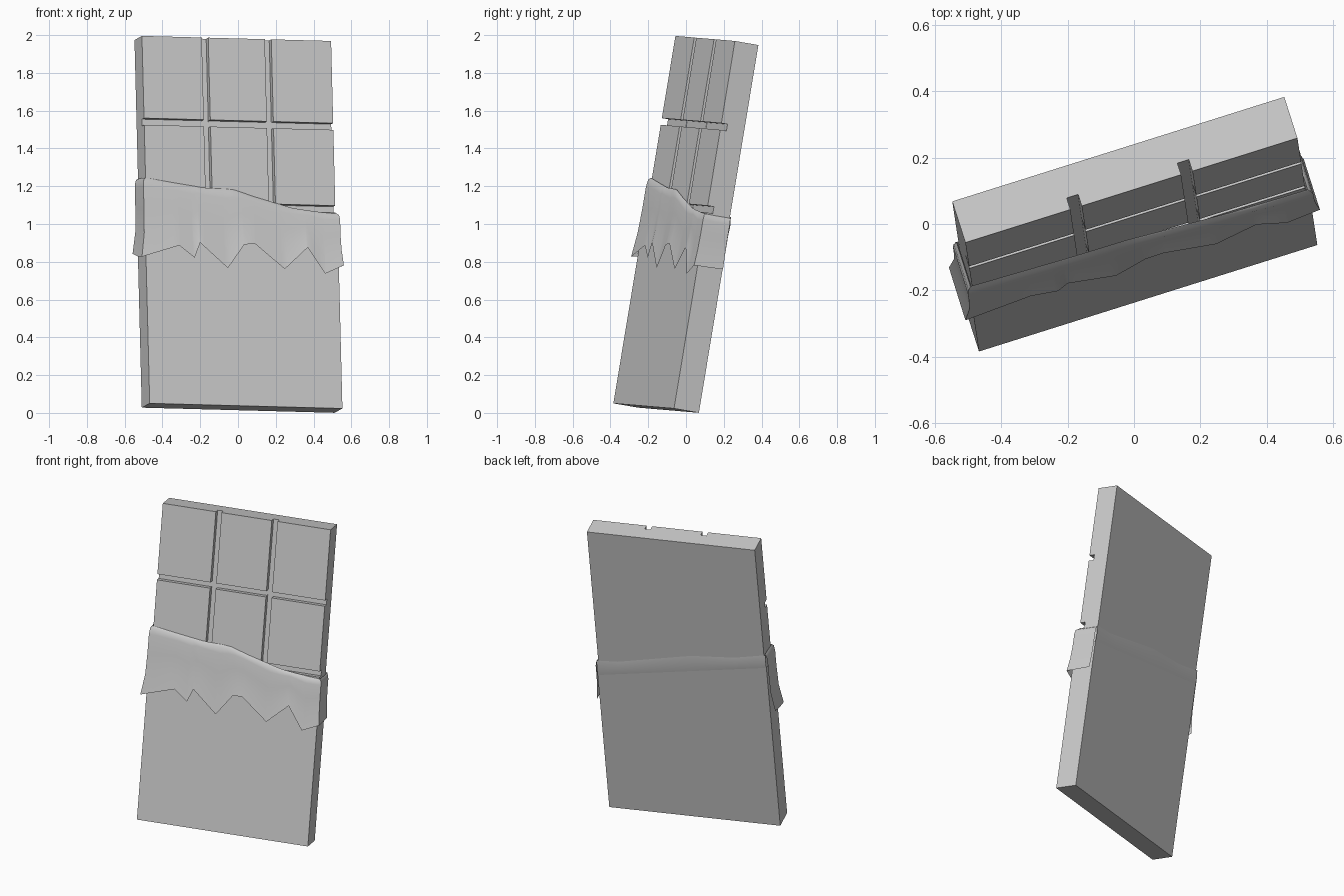
import bpy, bmesh
from mathutils import Matrix, Vector

if "Cube" in bpy.data.objects:
    bpy.data.objects.remove(bpy.data.objects["Cube"])

# Leaning frame of the bar: U across, V front to back, W along its length
W = Vector((-0.025, 0.163, 0.986)).normalized()
U = Vector((0.953, 0.300, -0.025))
U = (U - W * U.dot(W)).normalized()
V = W.cross(U)
FRAME = Matrix((U, V, W)).transposed().to_4x4()
FRAME.translation = (-0.003, 0.003, 1.0)


def make(name, verts, faces):
    me = bpy.data.meshes.new(name)
    me.from_pydata([FRAME @ Vector(v) for v in verts], [], faces)
    bm = bmesh.new()
    bm.from_mesh(me)
    bmesh.ops.remove_doubles(bm, verts=bm.verts, dist=1e-5)
    bmesh.ops.recalc_face_normals(bm, faces=bm.faces)
    bm.to_mesh(me)
    bm.free()
    ob = bpy.data.objects.new(name, me)
    bpy.context.collection.objects.link(ob)
    return ob


BOX_FACES = [(0, 1, 3, 2), (4, 6, 7, 5), (0, 4, 5, 1),
             (2, 3, 7, 6), (0, 2, 6, 4), (1, 5, 7, 3)]


def box(name, u0, u1, v0, v1, w0, w1):
    verts = [(u, v, w) for u in (u0, u1) for v in (v0, v1) for w in (w0, w1)]
    return make(name, verts, BOX_FACES)


def lerp(pts, x):
    if x <= pts[0][0]:
        return pts[0][1]
    for (a, fa), (b, fb) in zip(pts, pts[1:]):
        if x <= b:
            return fa + (fb - fa) * (x - a) / (b - a)
    return pts[-1][1]


# Chocolate bar with square grooves cut into the front
HU, HV, G = 0.525, 0.066, 0.018
bar = box("chocolate_bar", -HU, HU, -HV, HV, -0.82, 0.985)
cutters = [box("groove_cutter", u - G, u + G, -0.2, -HV + 0.037, -1.2, 1.2)
           for u in (-0.175, 0.175)]
cutters += [box("groove_cutter", -0.8, 0.8, -0.2, -HV + 0.035, w - G, w + G)
            for w in (0.526, 0.083, -0.36)]
bpy.context.view_layer.objects.active = bar
for c in cutters:
    m = bar.modifiers.new("groove", 'BOOLEAN')
    m.operation, m.solver, m.object = 'DIFFERENCE', 'EXACT', c
    bpy.ops.object.modifier_apply(modifier=m.name)
    bpy.data.objects.remove(c)

# Wrapper sleeve: open-topped box whose rim slopes down to the right
SU, SV = 0.535, 0.070


def sleeve_top(u):
    return 0.052 - 0.173 * u


verts = [(u, v, w) for u in (-SU, SU) for v in (-SV, SV)
         for w in (-0.988, sleeve_top(u))]
make("wrapper_sleeve", verts, [f for f in BOX_FACES if f != (1, 5, 7, 3)])

# Torn wrapper edge, folded outward over the front and both sides
fold = [(-0.55, 0.226), (-0.37, 0.20), (-0.21, 0.178), (-0.04, 0.172),
        (0.08, 0.135), (0.29, 0.08), (0.45, 0.062), (0.55, 0.055)]
tear = [(-0.567, -0.206), (-0.357, -0.14), (-0.273, -0.204), (-0.24, -0.122),
        (-0.09, -0.255), (0.005, -0.126), (0.063, -0.119), (0.226, -0.252),
        (0.357, -0.132), (0.45, -0.271), (0.555, -0.223)]
# (depth down the flap, outward offset from the bar)
profile = [(0.10, 0.002), (0.0, 0.006), (0.03, 0.015), (0.12, 0.019),
           (0.4, 0.019), (0.7, 0.022), (1.0, 0.030)]

us = sorted({round(-0.525 + 0.035 * i, 3) for i in range(31)} |
            {p[0] for p in tear[1:-1]})
columns = []            # (u, v, side direction, front direction, top, bottom)
for k in range(3):
    t = k / 3
    columns.append((-HU, HV * (1 - 2 * t), -1, 0,
                    0.237 - 0.011 * t, -0.164 - 0.042 * t))
for u in us:
    side = -1 if u == us[0] else (1 if u == us[-1] else 0)
    bottom = -0.206 if side < 0 else (-0.223 if side > 0 else lerp(tear, u))
    columns.append((u, -HV, side, -1, lerp(fold, u), bottom))
for k in range(1, 4):
    t = k / 3
    columns.append((HU, HV * (2 * t - 1), 1, 0,
                    0.055 + 0.001 * t, -0.223 + 0.005 * t))

verts, faces, n = [], [], len(profile)
for u, v, du, dv, top, bot in columns:
    for t, off in profile:
        flare = 1.35 if du < 0 and t > 0.9 else 1.0
        verts.append((u + du * off * flare, v + dv * off,
                      top + (bot - top) * t))
for c in range(len(columns) - 1):
    for r in range(n - 1):
        a = c * n + r
        faces.append((a, a + 1, a + n + 1, a + n))
flap = make("torn_flap", verts, faces)

# Narrow torn strip across the back, above the sleeve rim
back = [(-0.535, 0.234), (-0.34, 0.192), (-0.06, 0.17),
        (0.40, 0.07), (0.535, 0.062)]
verts, faces = [], []
for i in range(17):
    u = -SU + 2 * SU * i / 16
    lo, hi = sleeve_top(u), lerp(back, u)
    verts += [(u, SV, lo), (u, SV + 0.003, (lo + hi) / 2), (u, HV + 0.002, hi)]
for i in range(16):
    for r in range(2):
        a = i * 3 + r
        faces.append((a, a + 1, a + 4, a + 3))
strip = make("back_torn_strip", verts, faces)

# Smooth the folded paper only
for ob in (flap, strip):
    bpy.ops.object.select_all(action='DESELECT')
    ob.select_set(True)
    bpy.context.view_layer.objects.active = ob
    bpy.ops.object.shade_smooth_by_angle(angle=0.9)
